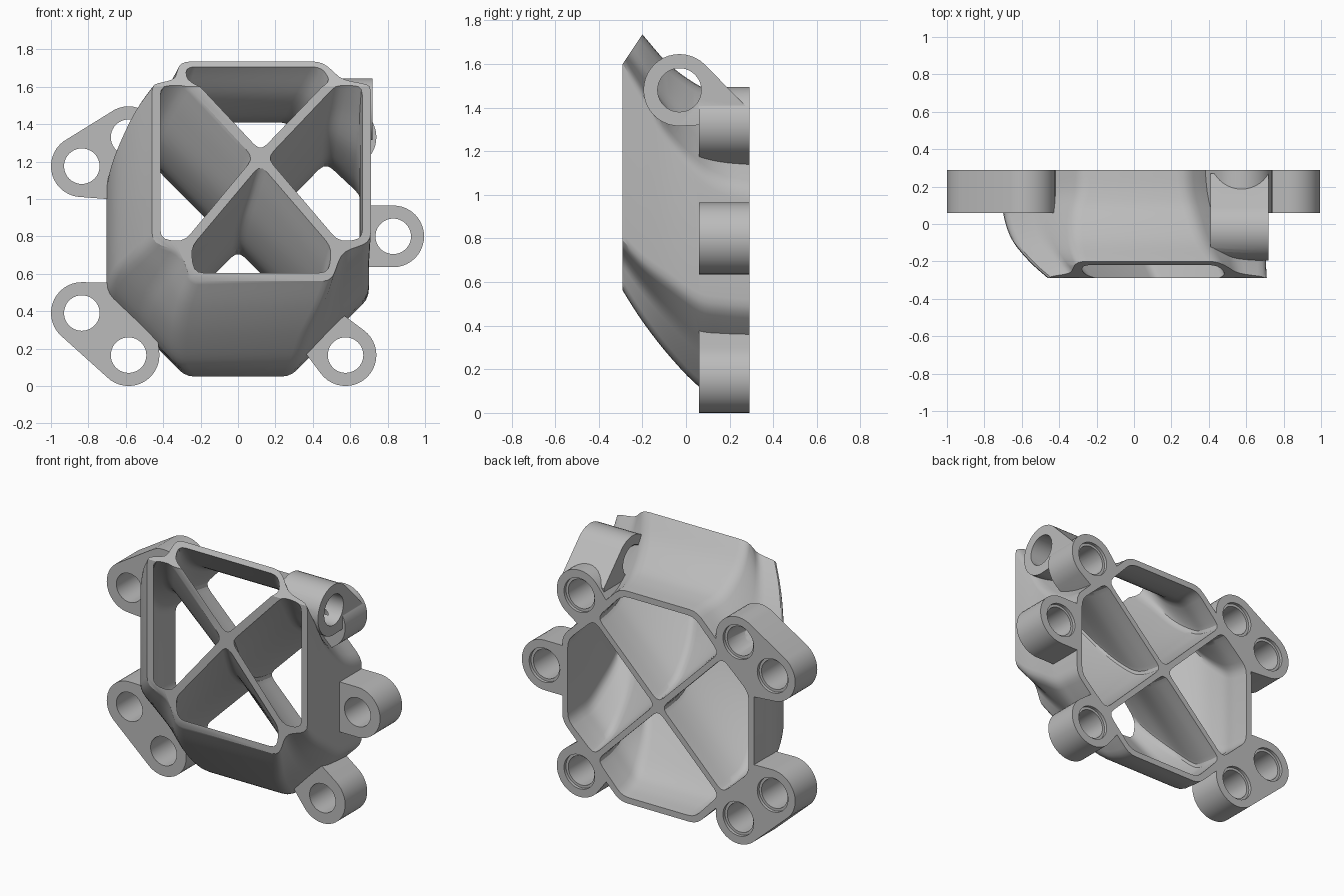
import bpy, bmesh, math
from mathutils import Vector

old = bpy.data.objects.get("Cube")
if old:
    bpy.data.objects.remove(old, do_unlink=True)

metal = bpy.data.materials.new("cast_grey_metal")
metal.use_nodes = True
metal.diffuse_color = (0.5, 0.5, 0.5, 1)
metal.node_tree.nodes["Principled BSDF"].inputs["Base Color"].default_value = (0.5, 0.5, 0.5, 1)


def make(name, bm):
    bmesh.ops.recalc_face_normals(bm, faces=bm.faces[:])
    me = bpy.data.meshes.new(name)
    bm.to_mesh(me)
    bm.free()
    me.materials.append(metal)
    ob = bpy.data.objects.new(name, me)
    bpy.context.scene.collection.objects.link(ob)
    return ob


def combine(target, other, operation):
    """Apply a boolean to target and discard the helper."""
    mod = target.modifiers.new("bool", 'BOOLEAN')
    mod.operation, mod.solver, mod.object = operation, 'EXACT', other
    bpy.context.view_layer.objects.active = target
    bpy.ops.object.modifier_apply(modifier=mod.name)
    bpy.data.objects.remove(other, do_unlink=True)


def loft(name, rings):
    bm = bmesh.new()
    rows = [[bm.verts.new(p) for p in ring] for ring in rings]
    n = len(rows[0])
    for a, b in zip(rows, rows[1:]):
        for i in range(n):
            j = (i + 1) % n
            bm.faces.new((a[i], a[j], b[j], b[i]))
    bm.faces.new(rows[0][::-1])
    bm.faces.new(rows[-1])
    return make(name, bm)


def rounded(points, radius):
    """Replace every corner by a short quadratic arc."""
    out = []
    for i, p in enumerate(points):
        a, b = points[i - 1] - p, points[(i + 1) % len(points)] - p
        a = p + a.normalized() * min(radius, a.length * 0.42)
        b = p + b.normalized() * min(radius, b.length * 0.42)
        for t in (0, 0.33, 0.67, 1):
            out.append(a * (1 - t) ** 2 + p * 2 * t * (1 - t) + b * t * t)
    return out


def circle(x, z, r, n=40):
    return [(x + r * math.cos(math.tau * i / n), z + r * math.sin(math.tau * i / n)) for i in range(n)]


def hull(name, points, lo, hi, axis='y'):
    """Extruded convex hull; 2D points are (x, z) along y or (y, z) along x."""
    bm = bmesh.new()
    for d in (lo, hi):
        for a, z in points:
            bm.verts.new((a, d, z) if axis == 'y' else (d, a, z))
    res = bmesh.ops.convex_hull(bm, input=bm.verts[:])
    junk = {e for e in res["geom_interior"] + res["geom_unused"] if isinstance(e, bmesh.types.BMVert)}
    bmesh.ops.delete(bm, geom=list(junk), context='VERTS')
    bmesh.ops.dissolve_limit(bm, angle_limit=0.01, verts=bm.verts[:], edges=bm.edges[:])
    return make(name, bm)


# Section keys: y, left, right, bottom, top, centre x, centre z, chamfer, notch, wall, half divider
KEYS = [
    (0.29, -.70, .70, .05, 1.45, 0, .75, .42, 0, .04, .018),
    (0.17, -.70, .70, .07, 1.465, 0, .77, .41, 0, .042, .02),
    (0.06, -.70, .70, .12, 1.50, .005, .82, .38, .005, .045, .022),
    (-0.08, -.655, .70, .265, 1.60, .03, .95, .33, .02, .05, .026),
    (-0.20, -.56, .705, .42, 1.735, .08, 1.10, .26, .04, .05, .03),
    (-0.29, -.46, .71, .56, 1.83, .12, 1.22, .21, .05, .045, .024),
]


def interpolate(keys, steps=5):
    ks = [keys[0]] + keys + [keys[-1]]
    out = []
    for i in range(1, len(ks) - 2):
        for s in range(steps):
            t = s / steps
            out.append([0.5 * (2 * b + (c - a) * t + (2 * a - 5 * b + 4 * c - d) * t * t
                               + (3 * b - a - 3 * c + d) * t ** 3)
                        for a, b, c, d in zip(*ks[i - 1:i + 3])])
    return out + [list(keys[-1])]


SECTIONS = interpolate(KEYS)
CORNERS = [(-1, -1), (1, -1), (1, 1), (-1, 1)]
SIDES = [Vector(v) for v in ((0, -1), (1, 0), (0, 1), (-1, 0))]


def corner(sec, k):
    """Horizontal side end, notch and vertical side end of one corner."""
    _, xl, xr, zb, zt, _, _, c, notch, _, _ = sec
    sx, sz = CORNERS[k % 4]
    x, z = (xl if sx < 0 else xr), (zb if sz < 0 else zt)
    m = c / 2 + notch
    return Vector((x - sx * c, z)), Vector((x - sx * m, z - sz * m)), Vector((x, z - sz * c))


def outer_ring(sec):
    pts = []
    for k in range(4):
        h, n, v = corner(sec, k)
        pts += [v, n, h] if k % 2 == 0 else [h, n, v]
    return [(p.x, sec[0], p.y) for p in rounded(pts, 0.05)]


def channel_ring(sec, k):
    d, centre = SIDES[k], Vector(sec[5:7])
    wall, half = sec[9:11]
    ends, inner = [], []
    for q in (k, k + 1):
        h, n, v = corner(sec, q)
        u = (n - centre).normalized()
        perp = (d - u * d.dot(u)).normalized()
        ends.append((h if k % 2 == 0 else v) - d * wall)
        inner.append(n - u * wall * 1.2 + perp * half)
    slide = (ends[1] - ends[0]).normalized() * 0.015
    pts = [centre + d * half * 1.5, inner[0], ends[0] + slide, ends[1] - slide, inner[1]]
    return [(p.x, sec[0], p.y) for p in rounded(pts, 0.05)]


# Outer housing
body = loft("manifold_body", [outer_ring(s) for s in SECTIONS])

# Bolt bosses: hole centres plus a web circle that ties them to the housing
BOSSES = [
    ("lower_right_bosses", [(-.585, .165), (-.835, .39)], (-.58, .42, .13)),
    ("upper_right_bosses", [(-.585, 1.33), (-.835, 1.175)], (-.58, 1.12, .13)),
    ("lower_left_boss", [(.575, .165)], (.45, .29, .14)),
    ("upper_left_boss", [(.575, 1.33)], (.45, 1.21, .14)),
    ("side_boss", [(.83, .80)], (.64, .80, .165)),
]
for name, holes, web in BOSSES:
    pts = circle(*web)
    for x, z in holes:
        pts += circle(x, z, 0.165)
    boss = hull(name, pts, 0.06, 0.29)
    if name == "upper_left_boss":
        # Cross lug with its bore running sideways
        arm = hull("cross_lug", circle(-.03, 1.48, .165) + [(.27, 1.41), (.27, 1.33), (.08, 1.32)], .41, .72, 'x')
        combine(boss, arm, 'UNION')
        combine(boss, hull("lug_bore", circle(-.03, 1.48, .10), .3, .8, 'x'), 'DIFFERENCE')
    for x, z in holes:
        combine(boss, hull("bolt_hole", circle(x, z, .095), 0.03, 0.32), 'DIFFERENCE')
        combine(boss, hull("counterbore", circle(x, z, .112), 0.27, 0.32), 'DIFFERENCE')
    combine(body, boss, 'UNION')

# Sloping trim of the upper front rim
combine(body, hull("trim", [(-.29, 1.60), (-.17, 1.78), (-.17, 2.1), (-.5, 2.1), (-.5, 1.285)], -.9, .9, 'x'),
        'DIFFERENCE')

# Four curved channels, leaving the crossed dividers
for k in range(4):
    secs = [[.31] + SECTIONS[0][1:]] + SECTIONS + [[-.32] + SECTIONS[-1][1:]]
    combine(body, loft("channel", [channel_ring(s, k) for s in secs]), 'DIFFERENCE')

# Smooth casting with crisp machined edges
bpy.ops.object.select_all(action='DESELECT')
body.select_set(True)
bpy.context.view_layer.objects.active = body
bpy.ops.object.shade_smooth_by_angle(angle=math.radians(32))
